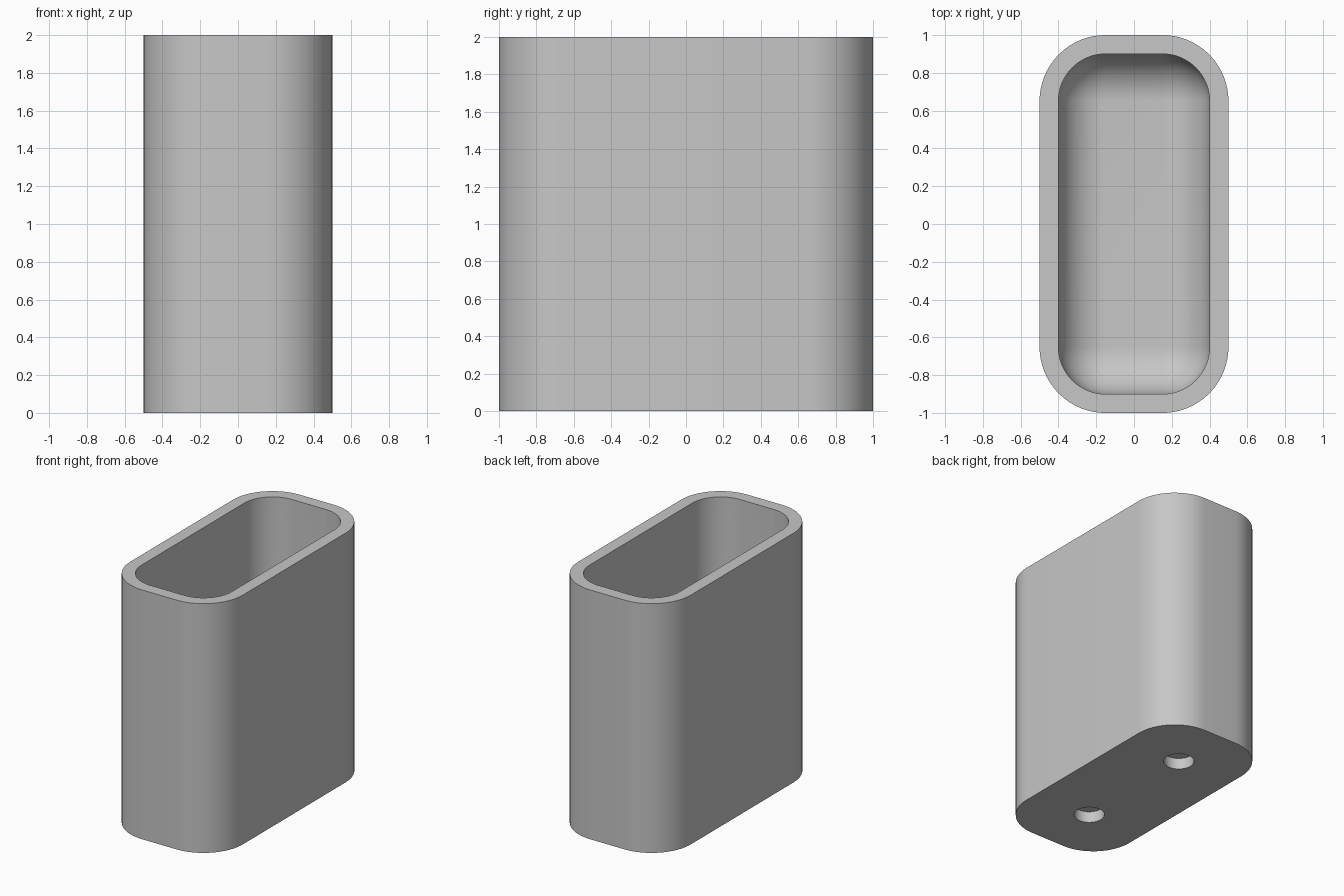
import bpy, bmesh, math

cube = bpy.data.objects.get("Cube")
if cube:
    bpy.data.objects.remove(cube, do_unlink=True)

# Main dimensions
CORE_X, CORE_Y = 0.15, 0.65      # corner arc centres
OUTER_R, INNER_R = 0.35, 0.25    # wall is the difference
HEIGHT, FLOOR = 2.0, 0.2
HOLE_Y, HOLE_R, HOLE_DEPTH = 0.52, 0.113, 0.09
ARC_STEPS, FILLET_STEPS = 16, 14

grey = bpy.data.materials.new("light grey")
grey.use_nodes = True
colour = (0.57, 0.57, 0.57, 1)
grey.diffuse_color = colour
grey.node_tree.nodes["Principled BSDF"].inputs["Base Color"].default_value = colour


def rounded_ring(bm, radius, z):
    """One rounded-rectangle loop around the four corner centres."""
    loop = []
    for quarter, (sx, sy) in enumerate([(1, 1), (-1, 1), (-1, -1), (1, -1)]):
        for i in range(ARC_STEPS + 1):
            a = (quarter + i / ARC_STEPS) * math.pi / 2
            loop.append(bm.verts.new((sx * CORE_X + radius * math.cos(a),
                                      sy * CORE_Y + radius * math.sin(a), z)))
    return loop


# Cup: outer wall, rim, inner wall and a rounded transition into the floor
bm = bmesh.new()
profile = [(OUTER_R, 0), (OUTER_R, HEIGHT), (INNER_R, HEIGHT)]
for i in range(FILLET_STEPS + 1):
    t = i / FILLET_STEPS * math.pi / 2
    profile.append((INNER_R * math.cos(t), FLOOR + INNER_R * (1 - math.sin(t))))
rings = [rounded_ring(bm, r, z) for r, z in profile]
for low, high in zip(rings, rings[1:]):
    for i in range(len(low)):
        j = (i + 1) % len(low)
        bm.faces.new((low[i], low[j], high[j], high[i]))
bm.faces.new(rings[0][::-1])
bm.faces.new(rings[-1])
bmesh.ops.remove_doubles(bm, verts=bm.verts[:], dist=0.0005)
bmesh.ops.recalc_face_normals(bm, faces=bm.faces[:])
mesh = bpy.data.meshes.new("cup_body")
bm.to_mesh(mesh)
bm.free()
mesh.materials.append(grey)
cup = bpy.data.objects.new("cup_body", mesh)
bpy.context.collection.objects.link(cup)

# Blind round holes in the underside
cutters = []
for side in (-1, 1):
    bpy.ops.mesh.primitive_cylinder_add(vertices=48, radius=HOLE_R, depth=2 * HOLE_DEPTH,
                                        location=(0, side * HOLE_Y, 0))
    cutter = bpy.context.object
    cutter.name = "hole_cutter"
    cutter.hide_render = True
    cutter.data.materials.append(grey)
    cutters.append(cutter)
    mod = cup.modifiers.new("hole", "BOOLEAN")
    mod.operation = "DIFFERENCE"
    mod.solver = "EXACT"
    mod.object = cutter

bpy.ops.object.select_all(action="DESELECT")
cup.select_set(True)
bpy.context.view_layer.objects.active = cup
for mod in list(cup.modifiers):
    bpy.ops.object.modifier_apply(modifier=mod.name)
for cutter in cutters:
    bpy.data.objects.remove(cutter, do_unlink=True)

# Smooth curves, crisp rims
bpy.ops.object.shade_smooth_by_angle(angle=math.radians(30))
